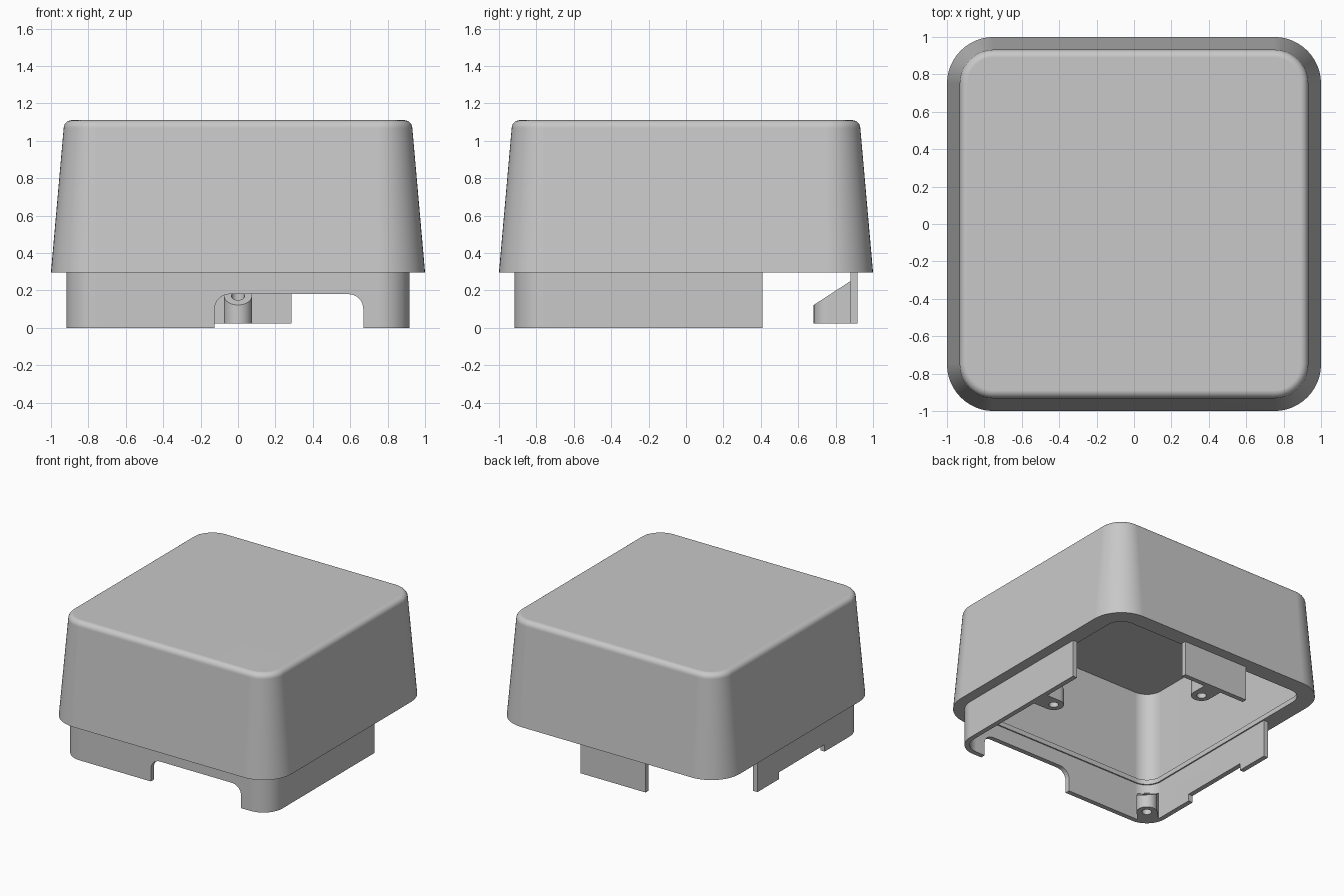
import bpy, bmesh
from math import cos, sin, pi, radians
from mathutils import Matrix

if "Cube" in bpy.data.objects:
    bpy.data.objects.remove(bpy.data.objects["Cube"], do_unlink=True)

CORNER = 0.75   # every outline shares these corner centres
STEPS = 12
RIM = 0.297     # height of the cover's lower edge

grey = bpy.data.materials.new("plain grey")
grey.use_nodes = True
colour = (0.58, 0.58, 0.58, 1)
grey.diffuse_color = colour
grey.node_tree.nodes["Principled BSDF"].inputs["Base Color"].default_value = colour


def finish(bm, name):
    bmesh.ops.recalc_face_normals(bm, faces=bm.faces)
    mesh = bpy.data.meshes.new(name)
    bm.to_mesh(mesh)
    bm.free()
    mesh.materials.append(grey)
    obj = bpy.data.objects.new(name, mesh)
    bpy.context.collection.objects.link(obj)
    return obj


def smooth(obj):
    """Smooth shading that keeps sharp edges and large flat faces crisp."""
    bpy.ops.object.select_all(action="DESELECT")
    obj.select_set(True)
    bpy.context.view_layer.objects.active = obj
    bpy.ops.object.shade_smooth_by_angle(angle=radians(30))
    obj.modifiers.new("flat faces", "WEIGHTED_NORMAL").keep_sharp = True


def ring(bm, radius, z):
    """Rounded square at height z."""
    verts = []
    for q, (sx, sy) in enumerate([(1, 1), (-1, 1), (-1, -1), (1, -1)]):
        for i in range(STEPS + 1):
            a = (q + i / STEPS) * pi / 2
            verts.append(bm.verts.new((sx * CORNER + radius * cos(a),
                                       sy * CORNER + radius * sin(a), z)))
    return verts


def bridge(bm, a, b):
    for i in range(len(a)):
        j = (i + 1) % len(a)
        bm.faces.new((a[i], a[j], b[j], b[i]))


def loft(name, profile, closed):
    bm = bmesh.new()
    rings = [ring(bm, r, z) for r, z in profile]
    for a, b in zip(rings, rings[1:]):
        bridge(bm, a, b)
    if closed:
        bridge(bm, rings[-1], rings[0])
    else:
        bm.faces.new(rings[0])
        bm.faces.new(rings[-1])
    return finish(bm, name)


def box(name, x0, x1, y0, y1, z0, z1, rounding=0):
    bm = bmesh.new()
    size = Matrix.Diagonal((x1 - x0, y1 - y0, z1 - z0, 1))
    place = Matrix.Translation(((x0 + x1) / 2, (y0 + y1) / 2, (z0 + z1) / 2))
    bmesh.ops.create_cube(bm, size=1, matrix=place @ size)
    if rounding:   # round the edges that run front to back
        edges = [e for e in bm.edges if abs(e.verts[0].co.y - e.verts[1].co.y) > 0.01]
        bmesh.ops.bevel(bm, geom=edges, offset=rounding, segments=8,
                        affect="EDGES", profile=0.5)
    return finish(bm, name)


def cut(obj, cutter):
    cutter.hide_render = True
    mod = obj.modifiers.new("cut", "BOOLEAN")
    mod.operation, mod.solver, mod.object = "DIFFERENCE", "EXACT", cutter
    bpy.context.view_layer.objects.active = obj
    bpy.ops.object.modifier_apply(modifier=mod.name)
    bpy.data.objects.remove(cutter, do_unlink=True)


# Hollow cover: ceiling, upright inner wall, inner lip, lower edge, outer wall, top
fillet = [(0.14 + 0.042 * cos(a), 1.068 + 0.042 * sin(a))
          for a in (i * pi / 12 for i in range(7))]
cover = loft("cover", [(0.13, 1.053), (0.13, 0.335), (0.12, 0.335), (0.12, RIM),
                       (0.25, RIM)] + fillet, False)
smooth(cover)

# Locating skirt with its openings
skirt = loft("skirt", [(0.168, 0), (0.168, RIM), (0.13, RIM), (0.13, 0)], True)
cut(skirt, box("back_opening", -2, 2, 0.41, 2, -1, 1))
cut(skirt, box("front_notch", -0.125, 0.67, -2, -0.8, -0.5, 0.18, 0.08))
cut(skirt, box("side_notch", -2, -0.8, -0.435, 0.14, -0.5, 0.055))
smooth(skirt)

# Separate tab at the back
box("back_tab", -0.287, 0.287, 0.88, 0.918, 0.022, RIM)


def boss(name, angle, distance, base):
    """Screw boss joined to the wall, with a sloping top and a through hole."""
    bm = bmesh.new()
    count, radius, hole, reach = 32, 0.075, 0.035, 0.13

    def clamp(v):
        return max(-1, min(1, v * 1.42))

    outer, inner = [], []
    for i in range(count):
        a = 2 * pi * i / count
        c, s = cos(a), sin(a)
        if c > 0.001:
            outer.append((reach * clamp(c), radius * clamp(s)))
        else:
            outer.append((radius * c, radius * s))
        inner.append((hole * c, hole * s))

    def loop(points, top):
        return [bm.verts.new((distance + u, v, base + 0.1 + 0.65 * (u + radius) if top else base))
                for u, v in points]

    loops = [loop(outer, False), loop(outer, True), loop(inner, True), loop(inner, False)]
    for k in range(4):
        bridge(bm, loops[k], loops[(k + 1) % 4])
    bmesh.ops.rotate(bm, verts=bm.verts, cent=(0, 0, 0),
                     matrix=Matrix.Rotation(angle, 3, "Z"))
    smooth(finish(bm, name))


boss("back_boss", pi / 2, 0.758, 0.022)
boss("right_boss", 0, 0.758, 0.0)
boss("corner_boss", pi * 1.25, 1.065, 0.0)
